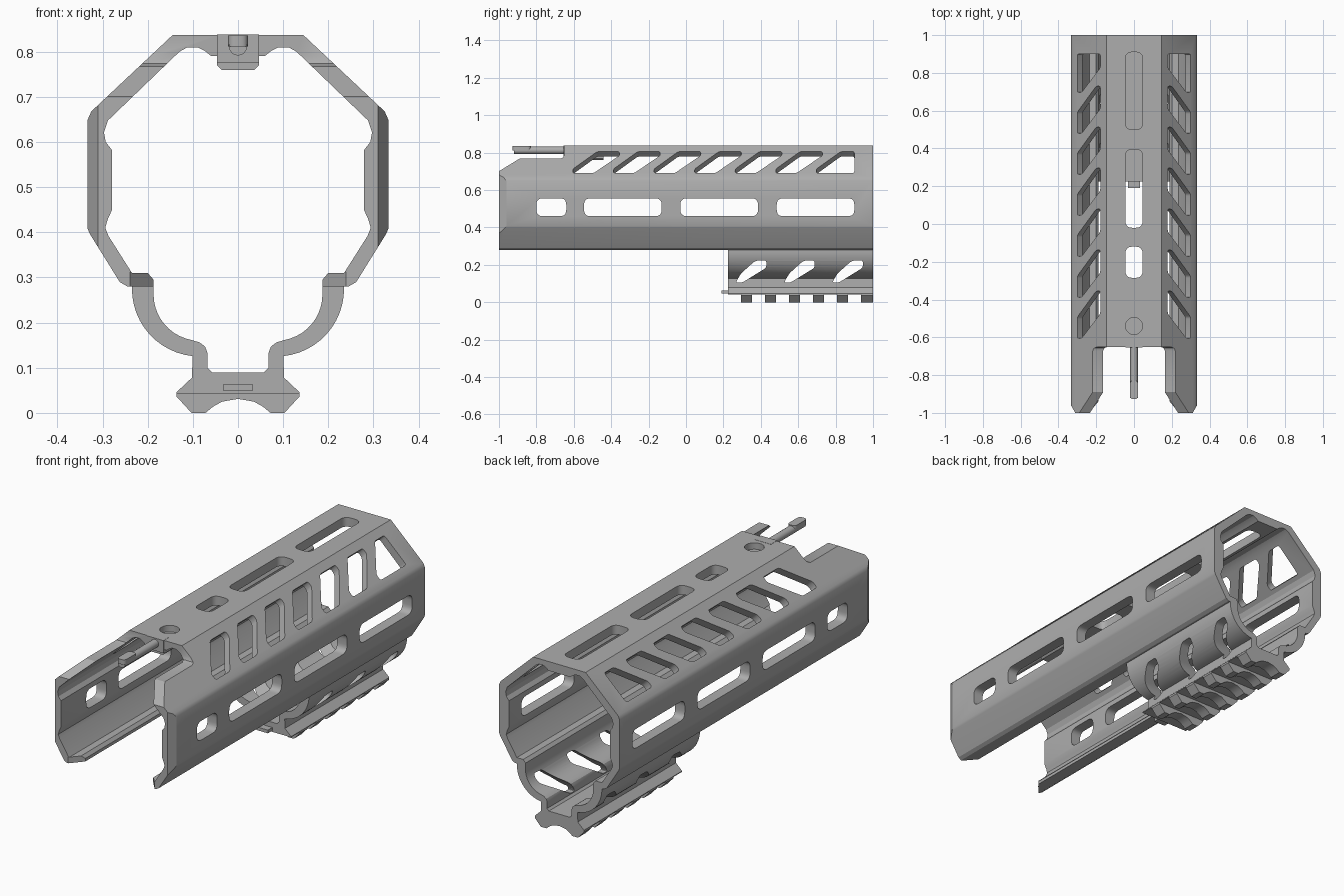
import bpy, bmesh
from math import sin, cos, pi, radians
from mathutils import Vector

cube = bpy.data.objects.get("Cube")
if cube:
    bpy.data.objects.remove(cube, do_unlink=True)

metal = bpy.data.materials.new("grey_metal")
metal.use_nodes = True
GREY = (0.42, 0.42, 0.42, 1)
metal.diffuse_color = GREY
metal.node_tree.nodes["Principled BSDF"].inputs["Base Color"].default_value = GREY


# Axis maps: 2D outline (a, b) swept along t
def along_x(a, b, t): return (t, a, b)
def along_y(a, b, t): return (a, t, b)
def along_z(a, b, t): return (a, b, t)


def slope(side):
    # Outline in (y, z) on the slanted upper wall, swept along its normal
    return lambda a, b, t: (side * (0.985 - b + t), a, b + t)


def prism(bm, outline, axis, lo, hi):
    rings = [[bm.verts.new(axis(a, b, t)) for a, b in outline] for t in (lo, hi)]
    n = len(outline)
    faces = [bm.faces.new(rings[0]), bm.faces.new(rings[1][::-1])]
    for i in range(n):
        j = (i + 1) % n
        faces.append(bm.faces.new((rings[0][i], rings[1][i], rings[1][j], rings[0][j])))
    bmesh.ops.recalc_face_normals(bm, faces=faces)


def rounded(points, r, steps=5):
    out, n = [], len(points)
    for i in range(n):
        p, q, s = (Vector(points[k % n]) for k in (i - 1, i, i + 1))
        a = q + (p - q).normalized() * r
        b = q + (s - q).normalized() * r
        for k in range(steps + 1):
            t = k / steps
            out.append(tuple(a * (1 - t) ** 2 + q * 2 * t * (1 - t) + b * t * t))
    return out


def rect(a0, a1, b0, b1):
    return [(a0, b0), (a1, b0), (a1, b1), (a0, b1)]


def arc(ca, cb, r, start, end, steps=10):
    angles = [radians(start + (end - start) * k / steps) for k in range(steps + 1)]
    return [(ca + r * cos(t), cb + r * sin(t)) for t in angles]


def mirrored(half):
    return half + [(-x, z) for x, z in reversed(half)]


def make(name, bm):
    mesh = bpy.data.meshes.new(name)
    bm.to_mesh(mesh)
    bm.free()
    ob = bpy.data.objects.new(name, mesh)
    mesh.materials.append(metal)
    bpy.context.collection.objects.link(ob)
    return ob


def select(ob):
    bpy.ops.object.select_all(action="DESELECT")
    ob.select_set(True)
    bpy.context.view_layer.objects.active = ob


def smooth(ob):
    select(ob)
    bpy.ops.object.shade_smooth_by_angle(angle=radians(25))


def cut(ob, bm):
    cutter = make("cutter", bm)
    cutter.hide_render = True
    mod = ob.modifiers.new("cut", "BOOLEAN")
    mod.operation, mod.solver, mod.object = "DIFFERENCE", "EXACT", cutter
    select(ob)
    bpy.ops.object.modifier_apply(modifier=mod.name)
    bpy.data.objects.remove(cutter, do_unlink=True)


# Main shell: open-bottomed octagonal tube
shell_half = [(0.145, 0.837), (0.325, 0.668), (0.333, 0.65), (0.333, 0.408), (0.328, 0.396),
              (0.262, 0.29), (0.245, 0.28), (0.187, 0.28), (0.187, 0.295), (0.2, 0.31),
              (0.235, 0.31), (0.287, 0.392), (0.294, 0.41), (0.289, 0.428), (0.279, 0.45),
              (0.279, 0.582), (0.293, 0.6), (0.297, 0.622), (0.288, 0.648),
              (0.13, 0.8), (0.112, 0.81), (0.09, 0.81), (0.075, 0.803), (0.06, 0.791)]
bm = bmesh.new()
prism(bm, mirrored(shell_half), along_y, -1, 1)
shell = make("main_shell", bm)

bm = bmesh.new()
# Slots in the top face, and the round recess near the front
for y0, y1 in ((0.5, 0.91), (-0.02, 0.395), (-0.285, -0.12)):
    prism(bm, rounded(rect(-0.045, 0.045, y0, y1), 0.035), along_z, 0.7, 0.9)
prism(bm, arc(0, -0.54, 0.045, 0, 345, 23), along_z, 0.805, 0.9)
for side in (-1, 1):
    # Long slots in the upright walls
    for y0, y1 in ((-0.8, -0.64), (-0.545, -0.13), (-0.03, 0.385), (0.485, 0.9)):
        prism(bm, rounded(rect(y0, y1, 0.46, 0.556), 0.035), along_x, side * 0.24, side * 0.37)
    # Slanted windows in the upper walls
    for i in range(7):
        y = -0.605 + i * 0.217
        if i < 6:
            shape = [(y, 0.688), (y + 0.112, 0.688), (y + 0.25, 0.785), (y + 0.25, 0.806), (y + 0.13, 0.806), (y, 0.71)]
        else:
            shape = [(y, 0.688), (0.9, 0.688), (0.9, 0.806), (y + 0.13, 0.806), (y, 0.71)]
        prism(bm, rounded(shape, 0.01, 4), slope(side), -0.05, 0.05)
    # Chamfered front corners and lips
    wedge = [(0.305, -1.01), (0.345, -0.94), (0.4, -0.94), (0.4, -1.01)]
    prism(bm, [(side * x, y) for x, y in wedge], along_z, 0.2, 0.9)
    wedge = [(0.248, -1.01), (0.18, -0.93), (0.15, -0.93), (0.15, -1.01)]
    prism(bm, [(side * x, y) for x, y in wedge], along_z, 0.25, 0.312)
# Notch in the top at the front
notch = [(-1.1, 0.64), (-0.89, 0.768), (-0.672, 0.768), (-0.657, 0.774), (-0.65, 0.79), (-0.65, 0.9), (-1.1, 0.9)]
prism(bm, notch, along_x, -0.3, 0.3)
cut(shell, bm)
smooth(shell)

# Lower rail: curved arms, floor and dovetail
rail_half = [(0.035, 0.025), (0.055, 0.014), (0.072, 0), (0.103, 0), (0.136, 0.036), (0.136, 0.046), (0.102, 0.078)]
rail_half += arc(0.085, 0.275, 0.15, -84, 0, 12)
rail_half += [(0.235, 0.29), (0.187, 0.29)]
rail_half += arc(0.085, 0.262, 0.102, 0, -80, 10)
rail_half += [(0.085, 0.156), (0.073, 0.147), (0.068, 0.134), (0.068, 0.1), (0.058, 0.09)]
rail_outline = mirrored(rail_half)
rail_outline.append((0, 0.031))
bm = bmesh.new()
prism(bm, rail_outline, along_y, 0.225, 1)
rail = make("lower_rail", bm)

bm = bmesh.new()
# Gaps between the teeth
for i in range(6):
    tooth = 0.294 + i * 0.1285
    prism(bm, rect(tooth - (0.1 if i == 0 else 0.0695), tooth, -0.05, 0.042), along_x, -0.2, 0.2)
# Slanted slots through both arms
for i in range(3):
    y = 0.265 + i * 0.258
    shape = [(y, 0.105), (y + 0.035, 0.105), (y + 0.165, 0.185), (y + 0.165, 0.225), (y + 0.105, 0.222), (y + 0.03, 0.155)]
    prism(bm, rounded(shape, 0.015), along_x, -0.3, 0.3)
cut(rail, bm)
smooth(rail)

# Small tab on the front of the rail
bm = bmesh.new()
prism(bm, rect(-0.032, 0.032, 0.048, 0.064), along_y, 0.19, 0.25)
make("rail_tab", bm)

# Pin housing under the top face, with a collar at the front
bm = bmesh.new()
housing = [(-0.046, 0.8), (-0.046, 0.77), (-0.036, 0.76), (0.036, 0.76), (0.046, 0.77), (0.046, 0.8)]
prism(bm, housing, along_y, -0.645, -0.44)
make("pin_housing", bm)
bm = bmesh.new()
prism(bm, rect(-0.046, 0.046, 0.775, 0.838), along_y, -0.655, -0.605)
make("pin_collar", bm)

# Pin with a raised tip
bm = bmesh.new()
prism(bm, arc(0, 0.812, 0.02, 0, 345, 23), along_y, -0.92, -0.64)
pin = make("pin", bm)
smooth(pin)
bm = bmesh.new()
prism(bm, rounded(rect(-0.022, 0.022, -0.927, -0.83), 0.018), along_z, 0.812, 0.836)
tip = make("pin_tip", bm)
smooth(tip)
